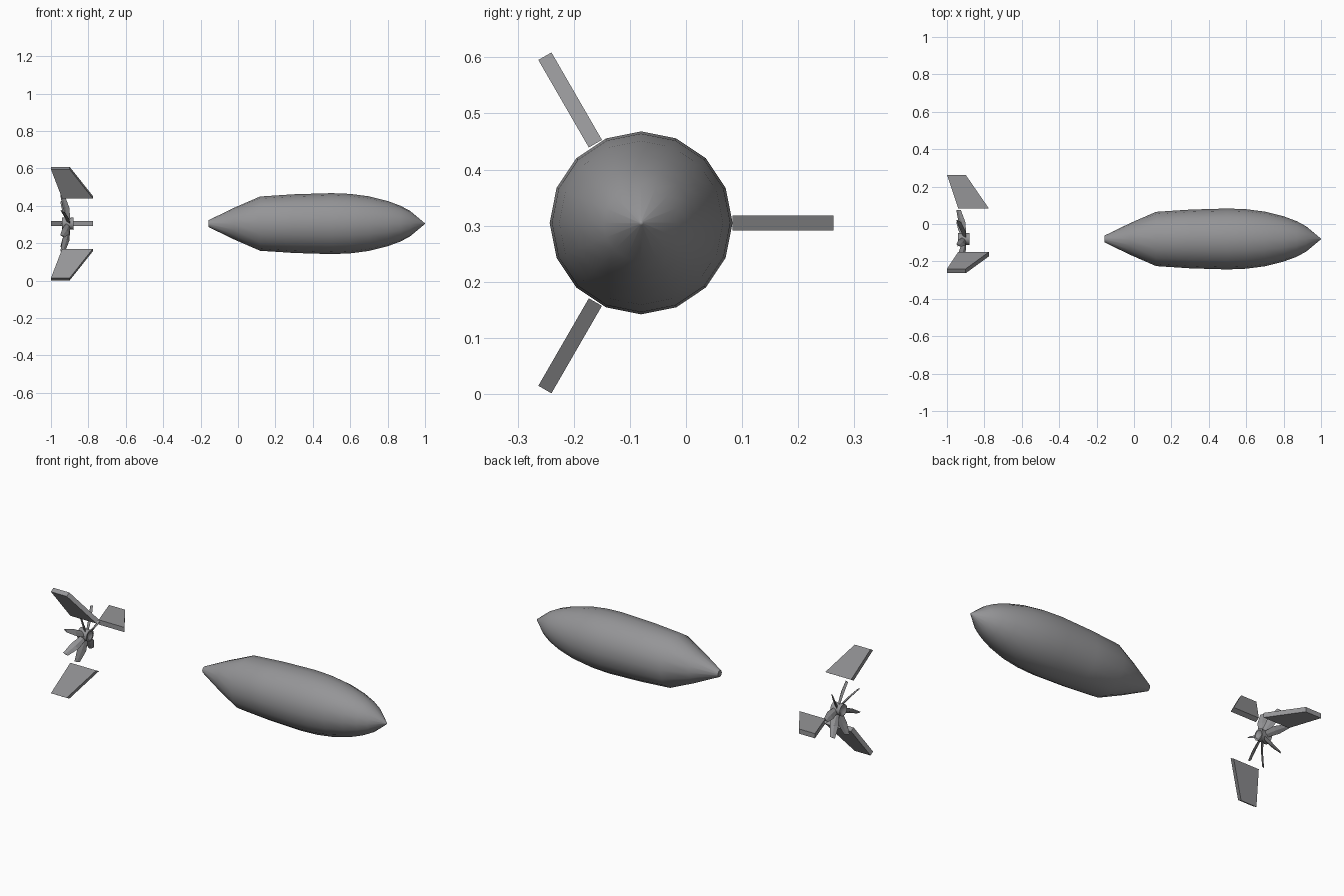
import bpy, bmesh
from math import sin, cos, pi, radians
from mathutils import Matrix, Vector

cube = bpy.data.objects.get("Cube")
if cube:
    bpy.data.objects.remove(cube, do_unlink=True)

AXIS = Vector((0, -0.08, 0.305))  # long axis of the craft

grey = bpy.data.materials.new("hull_grey")
grey.use_nodes = True
colour = (0.3, 0.3, 0.31, 1)
grey.diffuse_color = colour
grey.node_tree.nodes["Principled BSDF"].inputs["Base Color"].default_value = colour


def finish(name, bm, smooth=None):
    bmesh.ops.remove_doubles(bm, verts=bm.verts, dist=0.0001)
    bmesh.ops.recalc_face_normals(bm, faces=bm.faces)
    mesh = bpy.data.meshes.new(name)
    bm.to_mesh(mesh)
    bm.free()
    mesh.materials.append(grey)
    obj = bpy.data.objects.new(name, mesh)
    obj.location = AXIS
    bpy.context.collection.objects.link(obj)
    if smooth:
        bpy.ops.object.select_all(action='DESELECT')
        obj.select_set(True)
        bpy.context.view_layer.objects.active = obj
        bpy.ops.object.shade_smooth_by_angle(angle=radians(smooth))
    return obj


def lathe(name, profile, sides, smooth):
    """Spin (x, radius) points around the x axis."""
    bm = bmesh.new()
    verts = [bm.verts.new((x, 0, r)) for x, r in profile]
    edges = [bm.edges.new(pair) for pair in zip(verts, verts[1:])]
    bmesh.ops.spin(bm, geom=verts + edges, cent=(0, 0, 0), axis=(1, 0, 0),
                   angle=2 * pi, steps=sides)
    return finish(name, bm, smooth)


def loft(name, sections, angle, smooth=None):
    """Bridge four-cornered sections, then turn the part about the x axis."""
    bm = bmesh.new()
    rings = [[bm.verts.new(p) for p in s] for s in sections]
    for a, b in zip(rings, rings[1:]):
        for i in range(4):
            j = (i + 1) % 4
            bm.faces.new((a[i], a[j], b[j], b[i]))
    bm.faces.new(rings[0])
    bm.faces.new(rings[-1])
    bm.transform(Matrix.Rotation(angle, 4, 'X'))
    return finish(name, bm, smooth)


# Main body
lathe("hull", [(-0.158, 0), (-0.158, 0.018), (-0.02, 0.085), (0.118, 0.145),
               (0.3, 0.157), (0.5, 0.163), (0.6, 0.159), (0.7, 0.146),
               (0.8, 0.121), (0.87, 0.095), (0.92, 0.068), (0.997, 0.004), (1, 0)],
      16, 40)

# Three tail fins
T = 0.0135
for n in range(3):
    loft(f"tail_fin_{n + 1}",
         [[(a, r, -T), (b, r, -T), (b, r, T), (a, r, T)]
          for r, a, b in ((0.163, -0.94, -0.776), (0.343, -1.0, -0.9))],
         n * 2 * pi / 3)

# Propeller hub with recessed ends
lathe("propeller_hub", [(-0.915, 0), (-0.935, 0.024), (-0.94, 0.033), (-0.92, 0.031),
                        (-0.9, 0.031), (-0.88, 0.033), (-0.88, 0.024), (-0.9, 0)], 16, 40)


# Seven twisted, swept-back blades
def blade_section(radius, centre, half_chord, half_thick, pitch):
    c, s = cos(pitch), sin(pitch)
    return [(centre + u * c - v * s, radius, u * s + v * c)
            for u, v in ((-half_chord, 0), (0, -half_thick),
                         (half_chord, 0), (0, half_thick))]


for n in range(7):
    loft(f"propeller_blade_{n + 1}",
         [blade_section(0.025, -0.908, 0.017, 0.006, radians(50)),
          blade_section(0.09, -0.92, 0.024, 0.005, radians(40)),
          blade_section(0.155, -0.938, 0.014, 0.003, radians(30))],
         n * 2 * pi / 7)
